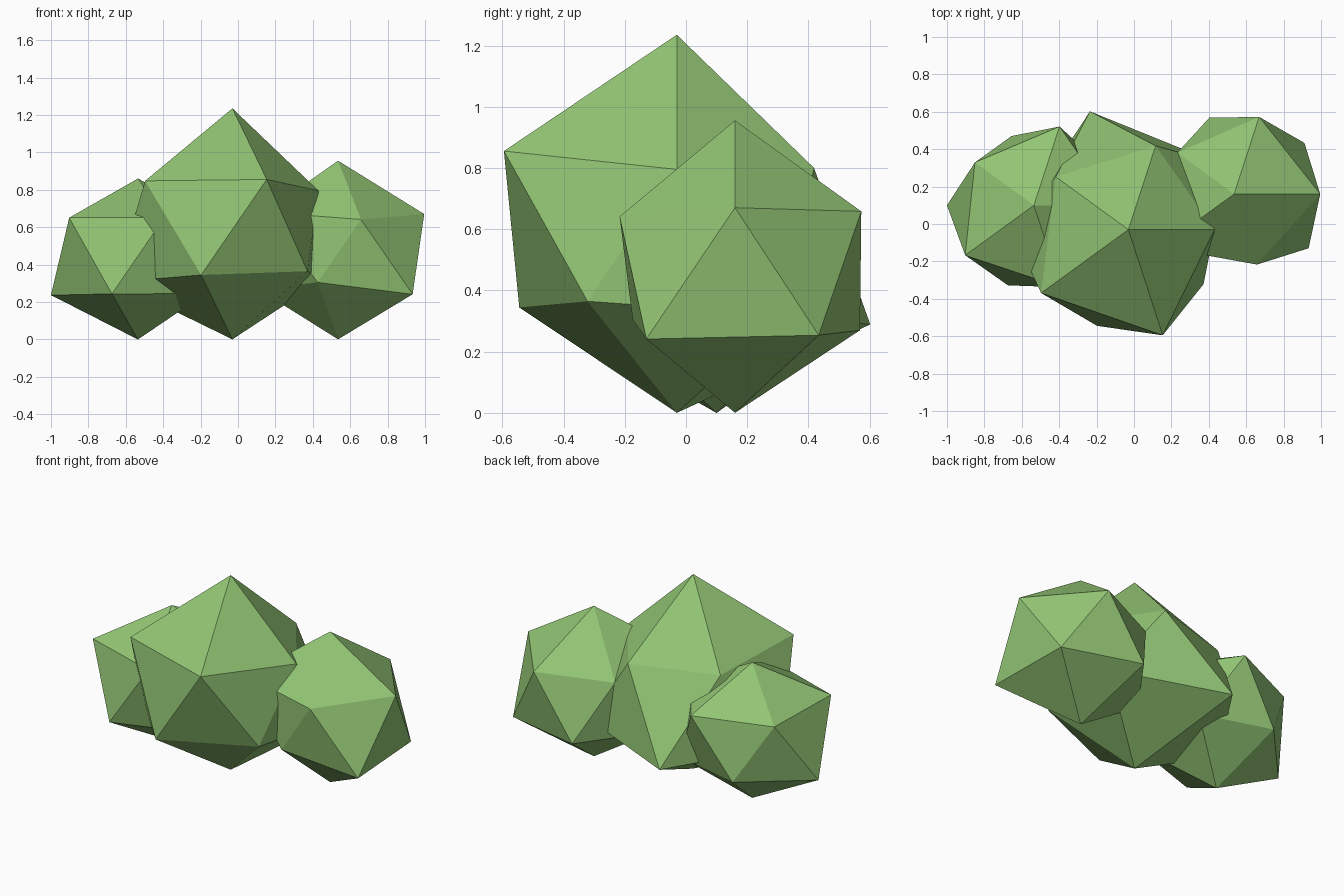
import bpy, bmesh, math

if "Cube" in bpy.data.objects:
    bpy.data.objects.remove(bpy.data.objects["Cube"])

leaf = bpy.data.materials.new("leaf green")
leaf.diffuse_color = (0.29, 0.56, 0.175, 1)
leaf.use_nodes = True
leaf.node_tree.nodes["Principled BSDF"].inputs["Base Color"].default_value = leaf.diffuse_color


def foliage(name, centre, top, bottom, upper, lower):
    """Icosahedron with each corner pushed to its own radius, slightly flattened.
    upper radii run from 0 degrees, lower radii from 36 degrees, in 72 degree steps."""
    bm = bmesh.new()
    bmesh.ops.create_icosphere(bm, subdivisions=1, radius=1)
    for v in bm.verts:
        angle = math.degrees(math.atan2(v.co.y, v.co.x)) % 360
        if abs(v.co.z) > 0.9:
            r = top if v.co.z > 0 else bottom
        elif v.co.z > 0:
            r = upper[round(angle / 72) % 5]
        else:
            r = lower[round((angle - 36) / 72) % 5]
        v.co = v.co.normalized() * r
        v.co.z *= 0.9
    mesh = bpy.data.meshes.new(name)
    bm.to_mesh(mesh)
    bm.free()
    mesh.materials.append(leaf)
    ob = bpy.data.objects.new(name, mesh)
    ob.location = centre
    bpy.context.collection.objects.link(ob)


# Large middle clump
foliage("middle_foliage", (-0.03, -0.03, 0.588), 0.719, 0.653,
        (0.515, 0.527, 0.537, 0.645, 0.664), (0.67, 0.743, 0.70, 0.605, 0.555))
# Small clumps on either side
foliage("right_foliage", (0.535, 0.16, 0.463), 0.547, 0.514,
        (0.515, 0.485, 0.42, 0.54, 0.443), (0.52, 0.48, 0.48, 0.393, 0.551))
foliage("left_foliage", (-0.535, 0.10, 0.446), 0.46, 0.496,
        (0.48, 0.495, 0.436, 0.508, 0.515), (0.46, 0.435, 0.52, 0.503, 0.50))
